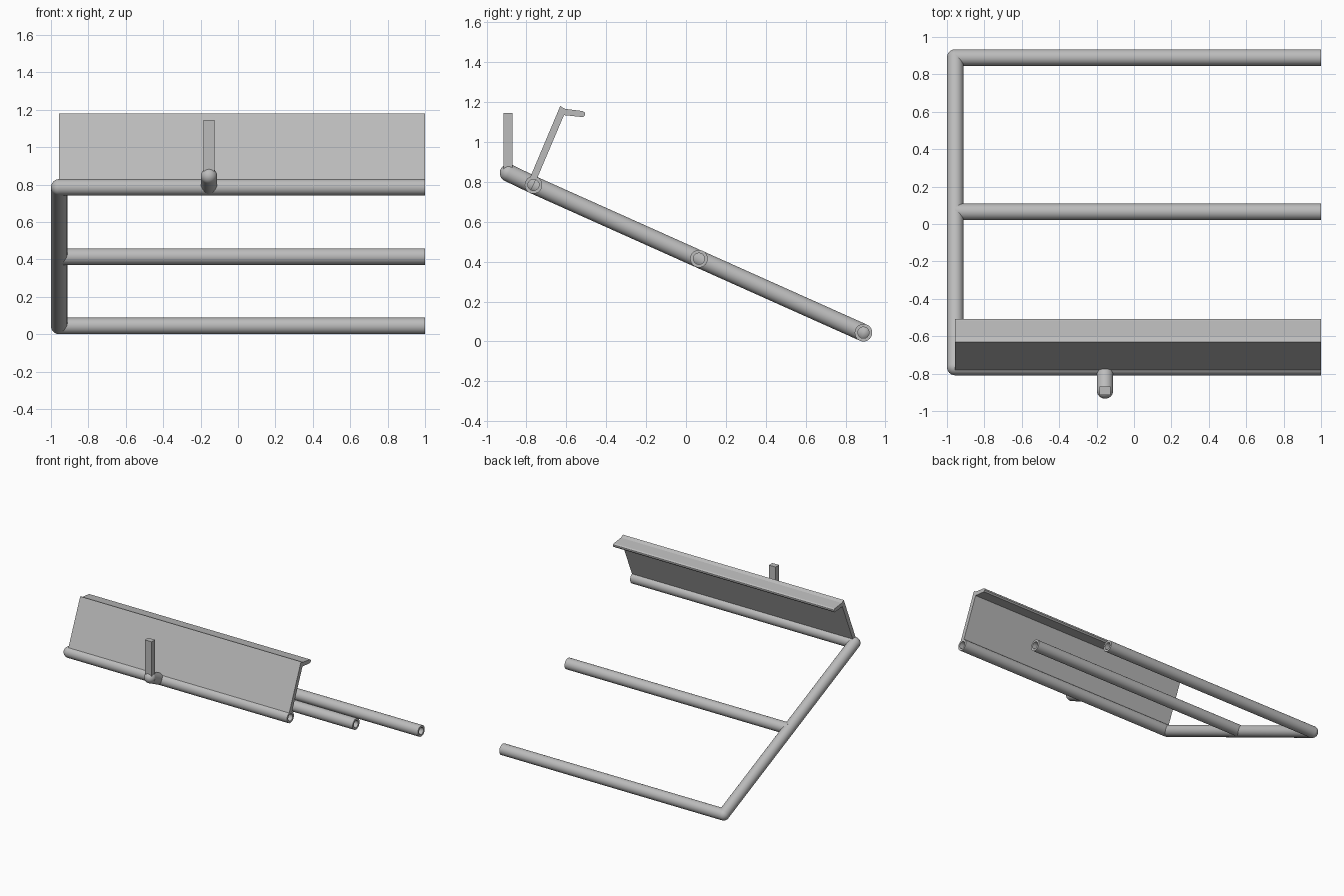
import bpy, bmesh, math
from mathutils import Vector

cube = bpy.data.objects.get("Cube")
if cube:
    bpy.data.objects.remove(cube, do_unlink=True)

grey = bpy.data.materials.new("plain grey")
grey.use_nodes = True
colour = (0.5, 0.5, 0.5, 1)
grey.diffuse_color = colour
grey.node_tree.nodes["Principled BSDF"].inputs["Base Color"].default_value = colour

R, BORE, SEG = 0.044, 0.028, 32
RAIL_X, STUB_X = -0.956, -0.155
FRONT, MIDDLE, REAR = (-0.765, 0.785), (0.065, 0.415), (0.89, 0.044)
STUB = (-0.89, 0.845)


def finish(name, bm, smooth=True):
    bmesh.ops.recalc_face_normals(bm, faces=bm.faces)
    mesh = bpy.data.meshes.new(name)
    bm.to_mesh(mesh)
    bm.free()
    mesh.materials.append(grey)
    obj = bpy.data.objects.new(name, mesh)
    bpy.context.collection.objects.link(obj)
    if smooth:
        bpy.ops.object.select_all(action='DESELECT')
        obj.select_set(True)
        bpy.context.view_layer.objects.active = obj
        bpy.ops.object.shade_smooth_by_angle(angle=math.radians(35))
    return obj


def tube(name, start, end):
    """Hollow round tube with a visible wall at each end."""
    a, b = Vector(start), Vector(end)
    turn = (b - a).to_track_quat('Z', 'Y')
    bm = bmesh.new()
    rings = []
    for centre, radius in ((a, R), (b, R), (b, BORE), (a, BORE)):
        ring = []
        for i in range(SEG):
            t = math.tau * i / SEG
            ring.append(bm.verts.new(centre + turn @ Vector((radius * math.cos(t), radius * math.sin(t), 0))))
        rings.append(ring)
    for k in range(4):
        p, q = rings[k], rings[(k + 1) % 4]
        for i in range(SEG):
            j = (i + 1) % SEG
            bm.faces.new((p[i], p[j], q[j], q[i]))
    return finish(name, bm)


def ball(name, centre):
    bm = bmesh.new()
    bmesh.ops.create_uvsphere(bm, u_segments=SEG, v_segments=SEG // 2, radius=R)
    bmesh.ops.translate(bm, verts=bm.verts, vec=centre)
    return finish(name, bm)


def extrude_x(name, profile, x0, x1):
    """Prism from a y-z outline."""
    bm = bmesh.new()
    face = bm.faces.new([bm.verts.new((x0, y, z)) for y, z in profile])
    out = bmesh.ops.extrude_face_region(bm, geom=[face])
    moved = [v for v in out["geom"] if isinstance(v, bmesh.types.BMVert)]
    bmesh.ops.translate(bm, verts=moved, vec=(x1 - x0, 0, 0))
    return finish(name, bm, smooth=False)


# Cross tubes, open at the left end
for label, yz in (("front", FRONT), ("middle", MIDDLE), ("rear", REAR)):
    tube(label + "_cross_tube", (RAIL_X, *yz), (1, *yz))

# Sloping side rail with rounded corners
tube("side_rail", (RAIL_X, *FRONT), (RAIL_X, *REAR))
ball("front_corner", (RAIL_X, *FRONT))
ball("rear_corner", (RAIL_X, *REAR))

# Short stub carrying the upright peg
tube("peg_stub", (STUB_X, *FRONT), (STUB_X, *STUB))
ball("stub_end", (STUB_X, *STUB))
extrude_x("upright_peg", [(-0.914, 0.85), (-0.87, 0.85), (-0.87, 1.146), (-0.914, 1.146)],
          STUB_X - 0.03, STUB_X + 0.03)

# Leaning back plate with a folded lip
extrude_x("back_plate", [
    (-0.785, 0.815), (-0.631, 1.18), (-0.605, 1.166), (-0.517, 1.155), (-0.507, 1.147),
    (-0.507, 1.135), (-0.517, 1.125), (-0.612, 1.135), (-0.748, 0.815)], RAIL_X, 1)
